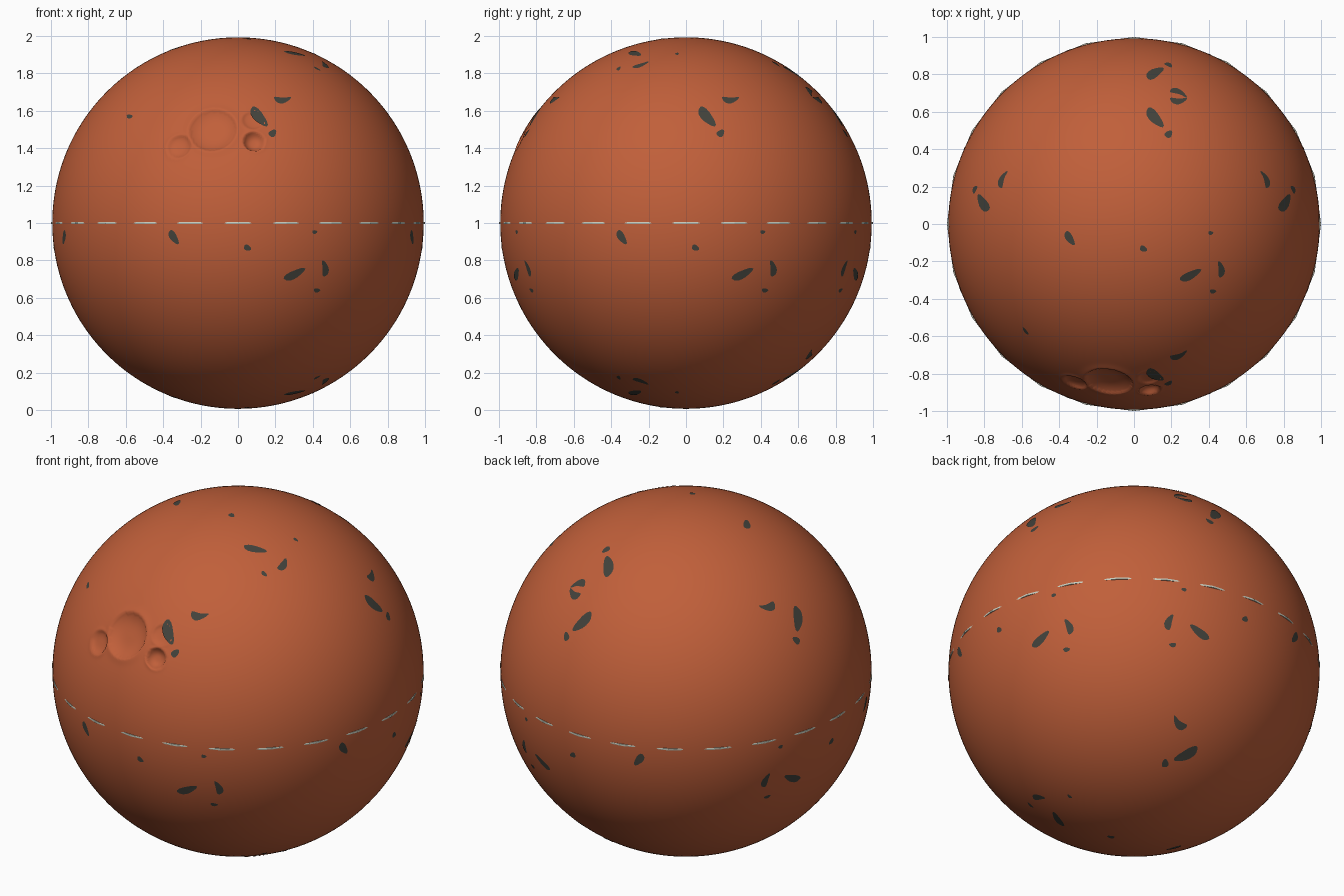
import bpy, bmesh, math
from mathutils import Vector

if "Cube" in bpy.data.objects:
    bpy.data.objects.remove(bpy.data.objects["Cube"])

R = 0.993


def material(name, rgb):
    m = bpy.data.materials.new(name)
    m.diffuse_color = (*rgb, 1)
    m.use_nodes = True
    m.node_tree.nodes["Principled BSDF"].inputs["Base Color"].default_value = m.diffuse_color
    return m


rust = material("rust", (0.53, 0.115, 0.042))
dark = material("dark_grey", (0.055, 0.055, 0.045))
pale = material("pale_grey", (0.60, 0.62, 0.52))


def make_object(name, bm, mat, smooth=True):
    mesh = bpy.data.meshes.new(name)
    bm.to_mesh(mesh)
    bm.free()
    mesh.materials.append(mat)
    ob = bpy.data.objects.new(name, mesh)
    bpy.context.collection.objects.link(ob)
    ob.location.z = 1
    for p in mesh.polygons:
        p.use_smooth = smooth
    return ob


def on_sphere(u, v, r=R):
    """Point on the front half for front-view coordinates u (x) and v (z)."""
    return Vector((u, -math.sqrt(r * r - u * u - v * v), v))


# Craters: centre in the front view, radius, depth, rim height
craters = [(on_sphere(u, v), rad, depth, rim) for u, v, rad, depth, rim in (
    (-0.135, 0.50, 0.130, 0.034, 0.004),
    (-0.315, 0.41, 0.068, 0.018, 0.003),
    (0.08, 0.55, 0.060, 0.010, 0.002),
    (0.085, 0.437, 0.058, 0.034, 0.003))]


def surface_radius(d):
    dent, rise = 0, 0
    for c, rad, depth, rim in craters:
        q = (d * R - c).length / rad
        if q < 1:
            dent = max(dent, depth * (1 - q ** 3))
        rise = max(rise, rim * math.exp(-((q - 1) / 0.2) ** 2))
    return R - dent + (rise if dent < 0.004 else 0)


# Planet body: rings get denser toward a pole placed on the crater group
def planet():
    bm = bmesh.new()
    turn = Vector((0, 0, 1)).rotation_difference(on_sphere(-0.10, 0.48))
    n, seg = 170, 180

    def vert(t, a):
        d = turn @ Vector((math.sin(t) * math.cos(a),
                           math.sin(t) * math.sin(a), math.cos(t)))
        return bm.verts.new(d * surface_radius(d))

    top, bottom = vert(0, 0), vert(math.pi, 0)
    rings = [[vert(math.pi * (i / n) ** 1.6, 2 * math.pi * j / seg)
              for j in range(seg)] for i in range(1, n)]
    for j in range(seg):
        k = (j + 1) % seg
        bm.faces.new((top, rings[0][j], rings[0][k]))
        bm.faces.new((bottom, rings[-1][k], rings[-1][j]))
        for a, b in zip(rings, rings[1:]):
            bm.faces.new((a[j], b[j], b[k], a[k]))
    return make_object("planet_body", bm, rust)


planet()

# Dark patches: u, v, half length, half width, angle, bend
patches = [
    (0.110, 0.570, 0.064, 0.027, -50, 0),
    (0.235, 0.660, 0.045, 0.016, 0, 6),
    (0.185, 0.480, 0.022, 0.018, 40, 0),
    (-0.345, -0.075, 0.042, 0.019, -58, 0),
    (0.050, -0.132, 0.020, 0.015, -30, 0),
    (0.410, -0.048, 0.013, 0.010, 0, 0),
    (0.300, -0.275, 0.062, 0.021, 27, 0),
    (0.465, -0.245, 0.043, 0.017, 95, 4),
    (0.422, -0.360, 0.017, 0.011, 0, 0),
]
# The same pattern repeats on six sides, mirrored front/back, left/right, up/down
sides = {
    "front": lambda u, v, w: (u, -w, v), "back": lambda u, v, w: (u, w, v),
    "right": lambda u, v, w: (w, u, v), "left": lambda u, v, w: (-w, u, v),
    "top": lambda u, v, w: (u, v, w), "bottom": lambda u, v, w: (u, v, -w),
}


def patch_side(name, place, items):
    bm = bmesh.new()
    r = R + 0.002

    def vert(u, v):
        return bm.verts.new(place(u, v, math.sqrt(r * r - u * u - v * v)))

    for u, v, length, width, angle, bend in items:
        ca, sa = math.cos(math.radians(angle)), math.sin(math.radians(angle))
        ring = []
        for i in range(18):
            t = 2 * math.pi * i / 18
            wob = 1 + 0.10 * math.sin(3 * t + 1)
            x = length * math.cos(t) * wob
            y = width * math.sin(t) * wob + bend * (x * x - length ** 2 / 3)
            ring.append(vert(u + x * ca - y * sa, v + x * sa + y * ca))
        mid = vert(u, v)
        for i in range(18):
            f = bm.faces.new((mid, ring[i], ring[(i + 1) % 18]))
            f.normal_update()
            if f.normal.dot(mid.co) < 0:
                f.normal_flip()
    make_object(name + "_dark_patches", bm, dark)


for name, place in sides.items():
    extra = [(-0.58, 0.57, 0.016, 0.011, 0, 0)] if name == "front" else []
    patch_side(name, place, patches + extra)

# Equator band: thin 24-sided ring that just breaks the surface
bm = bmesh.new()
loops = []
for i in range(24):
    a = 2 * math.pi * i / 24
    loops.append([bm.verts.new((r * math.cos(a), r * math.sin(a), z))
                  for r, z in ((0.985, -0.006), (0.999, -0.005), (1.0, 0),
                               (0.999, 0.005), (0.985, 0.006))])
for i in range(24):
    a, b = loops[i], loops[(i + 1) % 24]
    for k in range(5):
        m = (k + 1) % 5
        bm.faces.new((a[k], b[k], b[m], a[m]))
bmesh.ops.recalc_face_normals(bm, faces=bm.faces)
make_object("equator_band", bm, pale, smooth=False)
